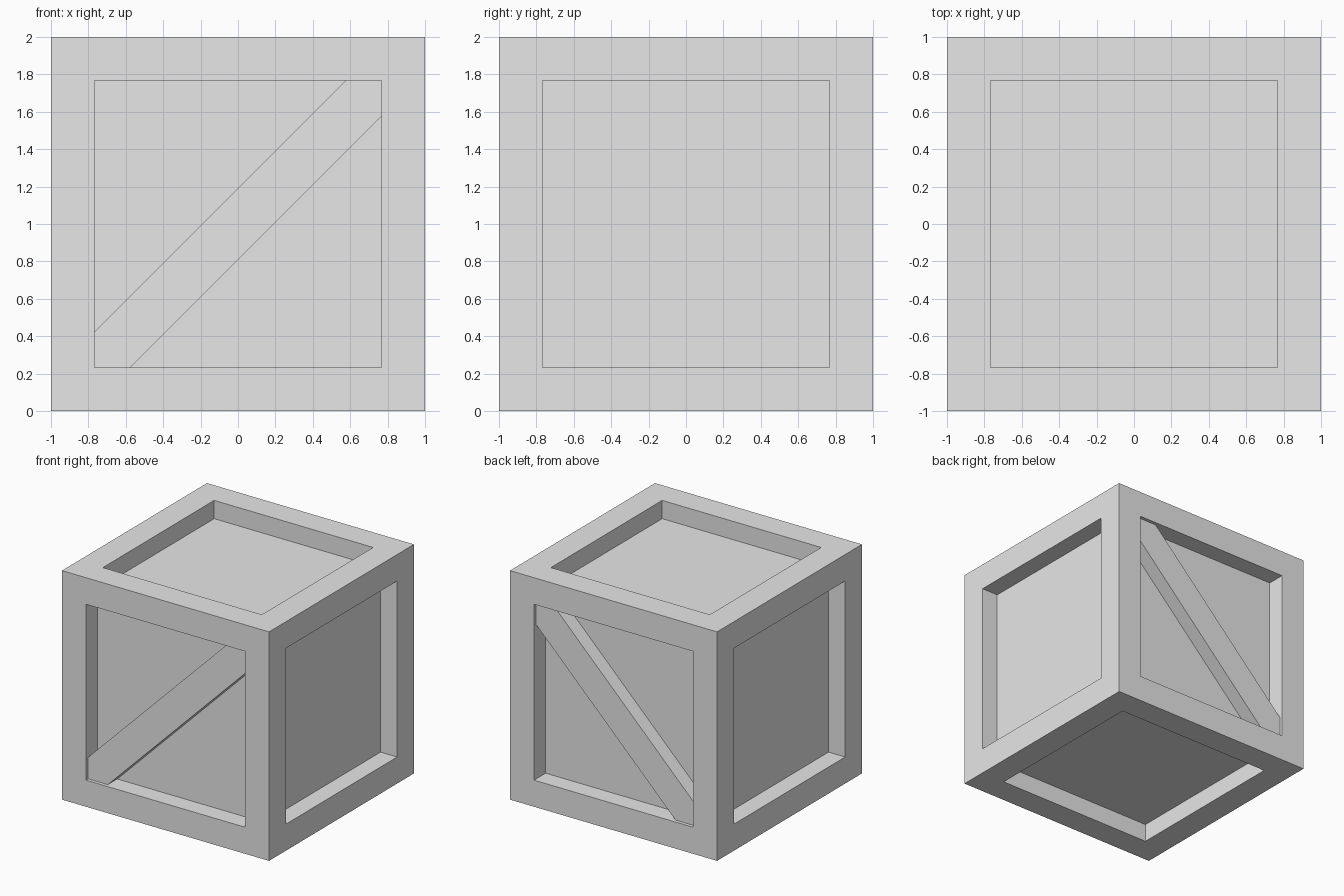
import bpy
import bmesh

HALF = 1.0       # half of the crate's width
OPENING = 0.768  # half of each recessed square
RECESS = 0.16    # how deep the panels sit behind the frame
BRACE = 0.19     # corner cut that sets the brace width

if "Cube" in bpy.data.objects:
    bpy.data.objects.remove(bpy.data.objects["Cube"], do_unlink=True)

grey = bpy.data.materials.new("plain_grey")
grey.use_nodes = True
grey.diffuse_color = (0.8, 0.8, 0.8, 1)
grey.node_tree.nodes["Principled BSDF"].inputs["Base Color"].default_value = (0.8, 0.8, 0.8, 1)


def finish(bm, name):
    bmesh.ops.recalc_face_normals(bm, faces=bm.faces[:])
    mesh = bpy.data.meshes.new(name)
    bm.to_mesh(mesh)
    bm.free()
    mesh.materials.append(grey)
    obj = bpy.data.objects.new(name, mesh)
    obj.location.z = HALF
    bpy.context.collection.objects.link(obj)


# Crate body: a cube with a square recess sunk into every side
bm = bmesh.new()
bmesh.ops.create_cube(bm, size=2 * HALF)
panels = bm.faces[:]
bmesh.ops.inset_individual(bm, faces=panels, thickness=HALF - OPENING, use_even_offset=True)
for face in bmesh.ops.extrude_discrete_faces(bm, faces=panels)["faces"]:
    face.normal_update()
    bmesh.ops.translate(bm, verts=face.verts[:], vec=face.normal * -RECESS)
finish(bm, "crate_body")


# Diagonal braces: corner-to-corner boards trimmed to the opening
def add_brace(name, side):
    o, c = OPENING, OPENING - BRACE
    outline = [(-o, -o), (-c, -o), (o, c), (o, o), (c, o), (-o, -c)]
    inner, outer = HALF - RECESS - 0.01, HALF - 0.03
    bm = bmesh.new()
    board = bm.faces.new([bm.verts.new((x, side * inner, z)) for x, z in outline])
    new = bmesh.ops.extrude_face_region(bm, geom=[board], use_keep_orig=True)["geom"]
    verts = [v for v in new if isinstance(v, bmesh.types.BMVert)]
    bmesh.ops.translate(bm, verts=verts, vec=(0, side * (outer - inner), 0))
    finish(bm, name)


add_brace("front_brace", -1)
add_brace("back_brace", 1)
